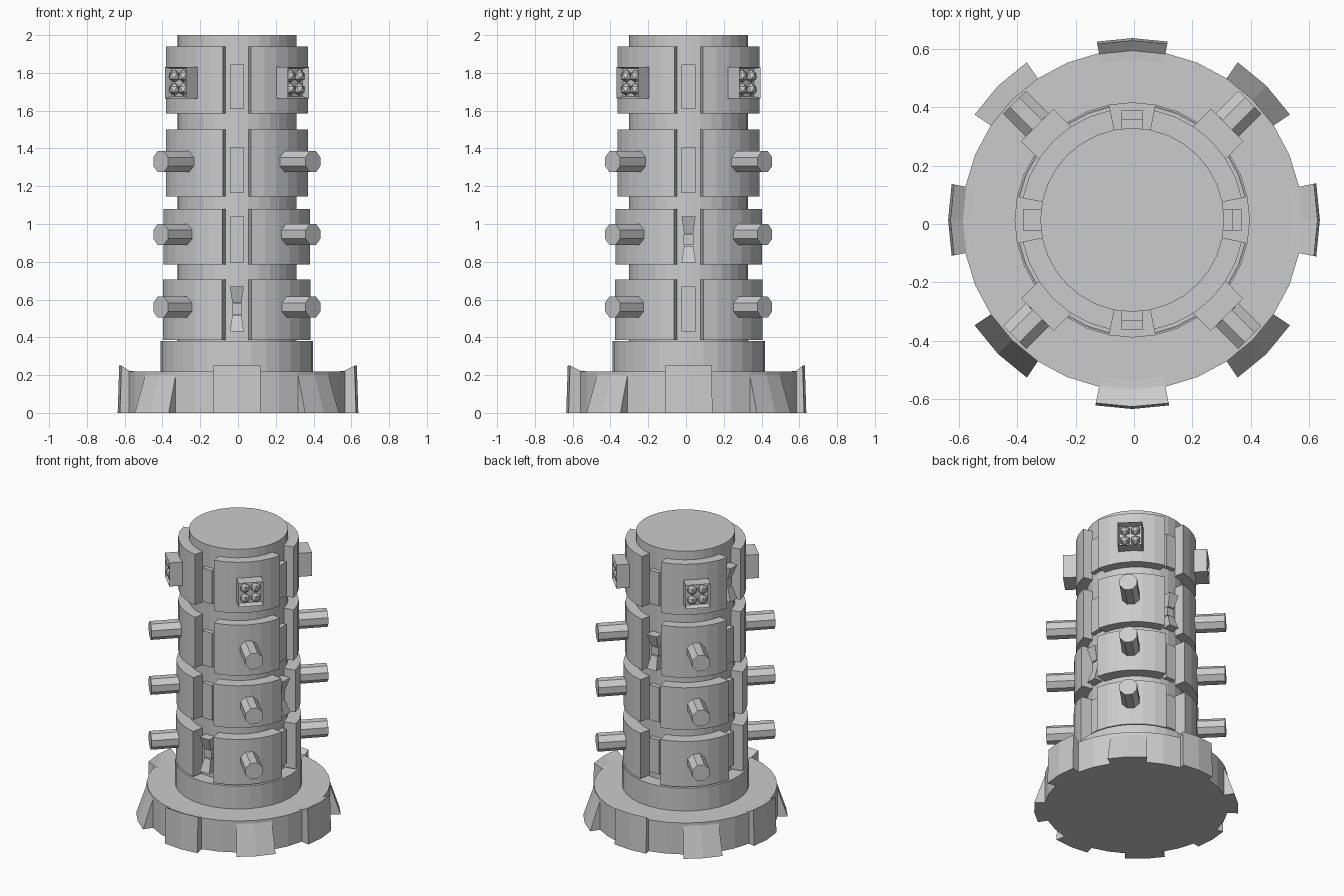
import bpy, bmesh
from math import pi, sin, cos, radians
from mathutils import Matrix

if "Cube" in bpy.data.objects:
    bpy.data.objects.remove(bpy.data.objects["Cube"])

CX, CY = -0.006, 0.014          # tower axis
STEP = 2 * pi / 32              # facet angle


def finish(bm, name):
    bmesh.ops.recalc_face_normals(bm, faces=bm.faces)
    me = bpy.data.meshes.new(name)
    bm.to_mesh(me)
    bm.free()
    ob = bpy.data.objects.new(name, me)
    ob.location = (CX, CY, 0)
    bpy.context.collection.objects.link(ob)
    return ob


def sweep(name, profile, a0, n):
    """Sweep a closed (r, z) profile round the axis over n facets."""
    bm = bmesh.new()
    rings = [[bm.verts.new((r * cos(a0 + i * STEP), r * sin(a0 + i * STEP), z))
              for r, z in profile] for i in range(n + 1)]
    k = len(profile)
    for A, B in zip(rings, rings[1:]):
        for j in range(k):
            bm.faces.new((A[j], A[(j + 1) % k], B[(j + 1) % k], B[j]))
    bm.faces.new(rings[0])
    bm.faces.new(rings[-1])
    return finish(bm, name)


def drum(name, r, z0, z1):
    bm = bmesh.new()
    bmesh.ops.create_cone(bm, cap_ends=True, segments=32, radius1=r, radius2=r, depth=z1 - z0,
                          matrix=Matrix.Translation((0, 0, (z0 + z1) / 2)) @ Matrix.Rotation(STEP / 2 * 0, 4, 'Z'))
    return finish(bm, name)


def prism(name, outline, half_w, ang):
    """Extrude an (r, z) outline sideways; half_w gives the half width per point."""
    bm = bmesh.new()
    L = [bm.verts.new((r, -w, z)) for (r, z), w in zip(outline, half_w)]
    R = [bm.verts.new((r, w, z)) for (r, z), w in zip(outline, half_w)]
    bm.faces.new(L)
    bm.faces.new(R)
    for j in range(len(L)):
        k = (j + 1) % len(L)
        bm.faces.new((L[j], L[k], R[k], R[j]))
    bmesh.ops.rotate(bm, verts=bm.verts, matrix=Matrix.Rotation(ang, 3, 'Z'))
    return finish(bm, name)


def block(name, r0, r1, w, z0, z1, ang):
    return prism(name, [(r0, z0), (r1, z0), (r1, z1), (r0, z1)], [w] * 4, ang)


# Base, collar and core
drum("base", 0.583, 0, 0.22)
drum("collar", 0.403, 0.2, 0.38)
drum("core", 0.315, 0.3, 2.0)

# Base teeth: upright ones on the axes, flared feet on the diagonals
for i, r in enumerate((0.643, 0.623, 0.631, 0.648)):
    a = i * pi / 2 - STEP
    sweep("base_tooth", [(0.55, 0), (r, 0), (r - 0.008, 0.25), (0.58, 0.222), (0.55, 0.22)], a, 2)
    sweep("base_foot", [(0.55, 0), (0.65, 0), (0.64, 0.03), (0.583, 0.2), (0.55, 0.2)], a + pi / 4, 2)

# Bands of four curved panels: z0, z1, radius, bar bottom, bar top, peg height
BANDS = [(0.387, 0.705, 0.398, 0.43, 0.67, 0.56),
         (0.785, 1.08, 0.395, 0.795, 1.04, 0.945),
         (1.145, 1.50, 0.383, 1.165, 1.405, 1.33),
         (1.585, 1.94, 0.383, 1.61, 1.845, None)]


def peg(z, ang):
    bm = bmesh.new()
    m = (Matrix.Rotation(ang, 4, 'Z') @ Matrix.Translation((0.46, 0, z))
         @ Matrix.Rotation(pi / 2, 4, 'Y') @ Matrix.Rotation(pi / 8, 4, 'Z'))
    bmesh.ops.create_cone(bm, cap_ends=True, segments=8, radius1=0.06, radius2=0.06, depth=0.22, matrix=m)
    finish(bm, "peg")


def lamp_box(z, ang):
    # Box with a recessed front face
    bm = bmesh.new()
    bmesh.ops.create_cube(bm, size=1, matrix=Matrix.Translation((0.4, 0, z)) @ Matrix.Diagonal((0.12, 0.158, 0.165, 1)))
    front = max(bm.faces, key=lambda f: f.calc_center_median().x)
    bmesh.ops.inset_region(bm, faces=[front], thickness=0.012)
    bmesh.ops.translate(bm, verts=front.verts, vec=(-0.04, 0, 0))
    bmesh.ops.rotate(bm, verts=bm.verts, matrix=Matrix.Rotation(ang, 3, 'Z'))
    finish(bm, "lamp_box")
    # Four faceted lamps inside
    bm = bmesh.new()
    for y in (-0.034, 0.034):
        for dz in (-0.035, 0.035):
            bmesh.ops.create_icosphere(bm, subdivisions=1, radius=0.034,
                                       matrix=Matrix.Rotation(ang, 4, 'Z') @ Matrix.Translation((0.432, y, z + dz)))
    finish(bm, "lamps")


def lever(z0, z1, ang):
    # Two flared grips pinching towards a small central block
    m = (z0 + z1) / 2
    for s in (-1, 1):
        e, c = m + s * (z1 - z0) / 2, m + s * 0.033
        prism("lever_grip", [(0.3, e), (0.375, e), (0.345, c), (0.3, c)], [0.037, 0.037, 0.024, 0.024], ang)
    block("lever_block", 0.3, 0.34, 0.027, m - 0.028, m + 0.028, ang)


for b, (z0, z1, r, b0, b1, pz) in enumerate(BANDS):
    for q in range(4):
        a = q * pi / 2
        sweep("panel", [(0.3, z0), (r, z0), (r, z1), (0.3, z1)], a + STEP, 6)
        if pz:
            peg(pz, a + pi / 4)
        else:
            lamp_box(1.748, a + pi / 4)
        # One lever per band, moving a quarter turn each level
        if (q + 1) % 4 == b:
            lever(b0, b1, a)
        else:
            block("slot_bar", 0.3, 0.345, 0.037, b0, b1, a)
